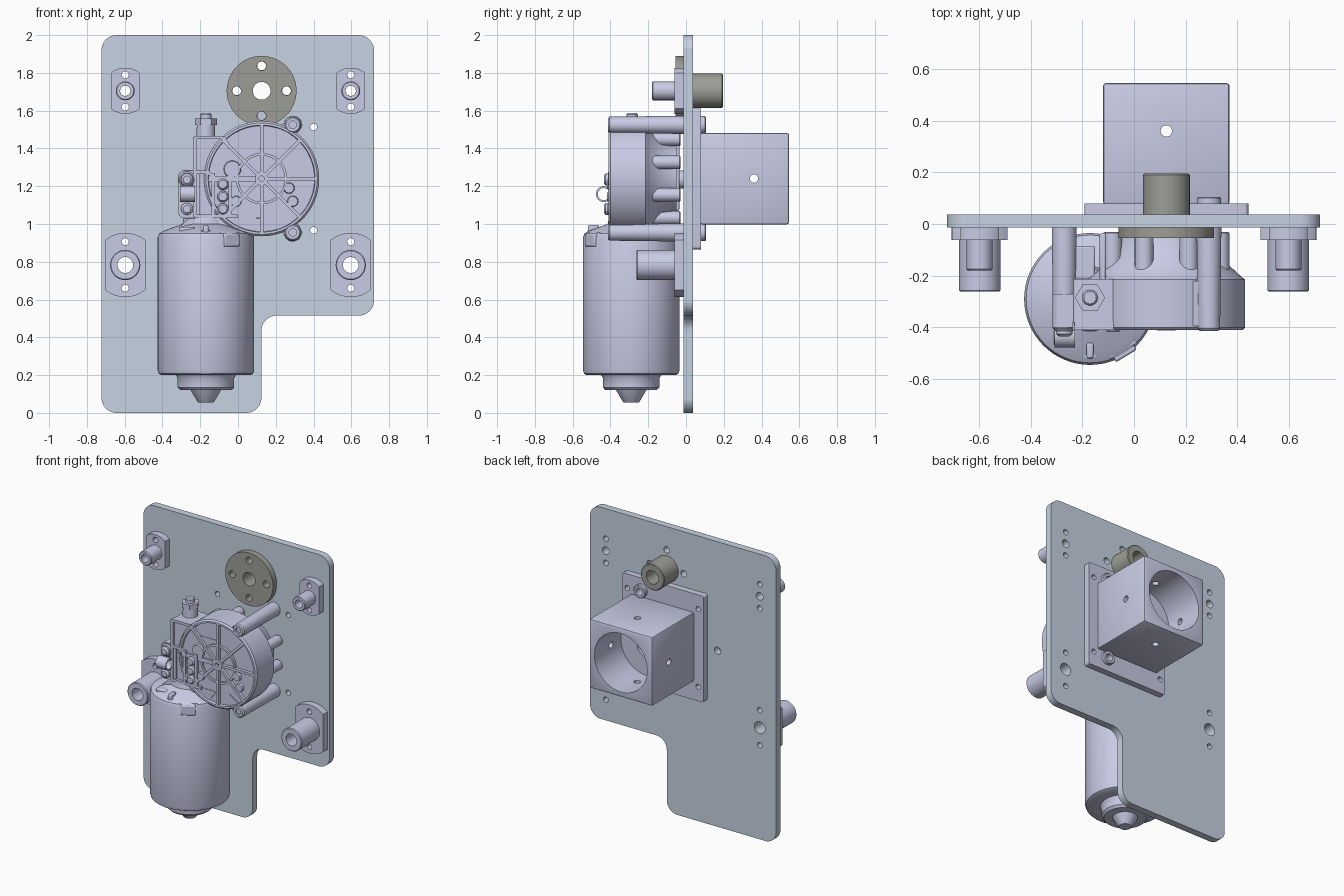
import bpy, bmesh
from math import pi, sin, cos, tan
from mathutils import Vector, Matrix

if "Cube" in bpy.data.objects:
    bpy.data.objects.remove(bpy.data.objects["Cube"])


def material(name, rgb):
    m = bpy.data.materials.new(name)
    m.diffuse_color = (*rgb, 1)
    m.use_nodes = True
    m.node_tree.nodes["Principled BSDF"].inputs["Base Color"].default_value = m.diffuse_color
    return m


CAST = material("cast_lavender", (0.58, 0.60, 0.78))
SHEET = material("sheet_blue_grey", (0.57, 0.65, 0.76))
STEEL = material("dark_steel", (0.34, 0.34, 0.31))


def finish(name, bm, mat=CAST, bevel=0):
    bmesh.ops.remove_doubles(bm, verts=bm.verts, dist=1e-5)
    bmesh.ops.recalc_face_normals(bm, faces=bm.faces)
    me = bpy.data.meshes.new(name)
    bm.to_mesh(me)
    bm.free()
    ob = bpy.data.objects.new(name, me)
    bpy.context.collection.objects.link(ob)
    me.materials.append(mat)
    if bevel:
        b = ob.modifiers.new("bevel", 'BEVEL')
        b.width, b.segments, b.angle_limit = bevel, 2, 0.7
    return ob


def circle(x, z, r, n=32):
    return [(x + r * cos(2 * pi * i / n), z + r * sin(2 * pi * i / n)) for i in range(n)]


def fillet(corners, r, n=8):
    """Polygon with every corner rounded to radius r."""
    out, P = [], [Vector(c) for c in corners]
    for i, p in enumerate(P):
        u = (P[i - 1] - p).normalized()
        v = (P[(i + 1) % len(P)] - p).normalized()
        h = u.angle(v) / 2
        c = p + (u + v).normalized() * r / sin(h)
        a, b = p + u * r / tan(h) - c, p + v * r / tan(h) - c
        out += [tuple(c + a.lerp(b, k / n).normalized() * r) for k in range(n + 1)]
    return out


def rect(x0, x1, z0, z1):
    return [(x0, z0), (x1, z0), (x1, z1), (x0, z1)]


def slab(name, loops, y0, y1, mat=CAST, bevel=0):
    """Outline plus hole loops in x,z, extruded from y0 to y1."""
    cu = bpy.data.curves.new(name, 'CURVE')
    cu.dimensions, cu.fill_mode, cu.extrude = '2D', 'BOTH', (y1 - y0) / 2
    for loop in loops:
        s = cu.splines.new('POLY')
        s.points.add(len(loop) - 1)
        for pt, (x, z) in zip(s.points, loop):
            pt.co = (x, z, 0, 1)
        s.use_cyclic_u = True
    tmp = bpy.data.objects.new(name, cu)
    me = bpy.data.meshes.new_from_object(tmp)
    bm = bmesh.new()
    bm.from_mesh(me)
    bm.transform(Matrix.Translation((0, (y0 + y1) / 2, 0)) @ Matrix.Rotation(pi / 2, 4, 'X'))
    bpy.data.objects.remove(tmp)
    bpy.data.meshes.remove(me)
    return finish(name, bm, mat, bevel)


def lathe(name, prof, loc, axis='Y', n=40, closed=False, mat=CAST):
    """Profile of (radius, height) spun round an axis."""
    bm = bmesh.new()
    put = {'X': lambda r, h, a: (h, r * cos(a), r * sin(a)),
           'Y': lambda r, h, a: (r * cos(a), h, r * sin(a)),
           'Z': lambda r, h, a: (r * cos(a), r * sin(a), h)}[axis]
    rings = [[bm.verts.new(Vector(put(r, h, 2 * pi * i / n)) + Vector(loc)) for i in range(n)]
             for r, h in prof]
    for k in range(len(prof) if closed else len(prof) - 1):
        A, B = rings[k], rings[(k + 1) % len(prof)]
        for i in range(n):
            j = (i + 1) % n
            bm.faces.new((A[i], A[j], B[j], B[i]))
    return finish(name, bm, mat)


def tube(name, x, z, ro, ri, y0, y1, mat=CAST):
    return lathe(name, [(ri, y0), (ro - .005, y0), (ro, y0 + .005), (ro, y1 - .005),
                        (ro - .005, y1), (ri, y1)], (x, 0, z), closed=True, mat=mat)


def box(name, c, s, rot=0, bevel=0.008):
    bm = bmesh.new()
    bmesh.ops.create_cube(bm, size=1)
    bm.transform(Matrix.Translation(c) @ Matrix.Rotation(rot, 4, 'Z') @ Matrix.Diagonal((*s, 1)))
    return finish(name, bm, CAST, bevel)


def bars(name, segs, w, y0, y1):
    """Straight ribs in the x,z plane, joined in one mesh."""
    bm = bmesh.new()
    for p, q in segs:
        p, q = Vector((p[0], 0, p[1])), Vector((q[0], 0, q[1]))
        d = q - p
        ang = Vector((1, 0, 0)).rotation_difference(d).to_matrix().to_4x4()
        m = Matrix.Translation((p + q) / 2 + Vector((0, (y0 + y1) / 2, 0))) @ ang
        if abs(d.x) < 1e-6:
            m = Matrix.Translation((p + q) / 2 + Vector((0, (y0 + y1) / 2, 0))) @ Matrix.Rotation(pi / 2, 4, 'Y')
        bmesh.ops.create_cube(bm, size=1, matrix=m @ Matrix.Diagonal((d.length, y1 - y0, w, 1)))
    return finish(name, bm)


GX, GZ = 0.125, 1.24            # gearbox axis
DZ = 1.705                      # pivot disc height
BACK = -0.014                   # front face of the plate
BOLTS = [(0.29, 1.525), (0.29, 0.955), (-0.27, 1.235)]
CORNERS = [(GX + i * .275, GZ + k * .273) for i in (-1, 1) for k in (-1, 1)]
DISC_HOLES = [(GX + .132 * cos(a * pi / 2), DZ + .132 * sin(a * pi / 2)) for a in range(4)]
MOUNTS = [(s * .597, *m) for s in (-1, 1) for m in
          # z, half width, flange radius, hole offset, boss radius, bore, boss front
          ((1.705, .075, .122, .085, .05, .027, -.18), (.783, .108, .17, .123, .08, .042, -.262))]

# base plate with notch and holes
outline = fillet([(-.723, 0), (.124, 0), (.124, .515), (.72, .515), (.72, 2), (-.723, 2)], .08)
holes = [circle(GX, DZ, .09), circle(GX, GZ, .08)]
holes += [circle(x, z, .018, 20) for x, z in CORNERS]
holes += [circle(x, z, .025, 20) for x, z in BOLTS]
holes += [circle(x, z, .023, 20) for x, z in DISC_HOLES]
for x, z, w, R, off, rb, bore, yf in MOUNTS:
    holes += [circle(x, z, bore), circle(x, z + off, .019, 20), circle(x, z - off, .019, 20)]
slab("base_plate", [outline] + holes, BACK, .036, SHEET)

# four flanged guide bushings
for x, z, w, R, off, rb, bore, yf in MOUNTS:
    disc = [(max(x - w, min(x + w, px)), pz) for px, pz in circle(x, z, R, 64)]
    slab("bushing_flange", [disc, circle(x, z, bore), circle(x, z + off, .019, 20),
                            circle(x, z - off, .019, 20)], -.062, BACK)
    tube("bushing_boss", x, z, rb, bore, yf, -.05)

# pivot disc and its rear tube
slab("pivot_disc", [circle(GX, DZ, .185, 64), circle(GX, DZ, .047)] +
     [circle(x, z, .024, 20) for x, z in DISC_HOLES], -.055, BACK, STEEL)
tube("pivot_tube", GX, DZ, .091, .047, -.05, .195, STEEL)

# rear housing: flange, bolt bosses, bored square block
slab("housing_flange", [fillet(rect(GX - .317, GX + .317, .866, 1.612), .015, 4), circle(GX, GZ, .08)] +
     [circle(x, z, .018, 20) for x, z in CORNERS] + [circle(x, z, .025, 20) for x, z in BOLTS[:2]],
     .036, .08)
for x, z in BOLTS[:2]:
    tube("housing_bolt_boss", x, z, .046, .025, .07, .105)
block = box("housing_block", (GX, .31, GZ), (.49, .47, .485), 0, .012)
c = (GX, 0, GZ)
cutters = [lathe("bore_cutter", [(0, .25), (.205, .25), (.205, .7), (0, .7)], c, 'Y', 48),
           lathe("hub_cutter", [(0, 0), (.08, 0), (.08, .4), (0, .4)], c),
           lathe("cross_cutter", [(0, -.5), (.022, -.5), (.022, .5), (0, .5)], (GX, .36, GZ), 'X', 24),
           lathe("cross_cutter", [(0, -.5), (.022, -.5), (.022, .5), (0, .5)], (GX, .36, GZ), 'Z', 24)]
for cut in cutters:
    mod = block.modifiers.new("cut", 'BOOLEAN')
    mod.object, mod.operation, mod.solver = cut, 'DIFFERENCE', 'EXACT'
    cut.hide_render = True
bpy.context.view_layer.update()
baked = bpy.data.meshes.new_from_object(block.evaluated_get(bpy.context.evaluated_depsgraph_get()))
block.modifiers.clear()
block.data = baked
for cut in cutters:
    bpy.data.objects.remove(cut)

# gearbox drum with recessed, ribbed face and rear hub
lathe("gear_drum", [(0, -.388), (.28, -.388), (.283, -.41), (.295, -.41), (.305, -.40),
                    (.305, -.215), (.295, -.208), (.21, -.13), (.19, -.05), (0, -.05)], c, n=64)
lathe("gear_hub", [(.014, -.39), (.014, -.412), (.036, -.412), (.036, -.385)], c, n=32)
lathe("gear_face_ring", [(.122, -.386), (.122, -.404), (.136, -.404), (.136, -.386)], c, n=48)
dirs = [(cos(a * pi / 4), sin(a * pi / 4)) for a in range(8)]
bars("gear_face_ribs", [((GX + .03 * u, GZ + .03 * v), (GX + .29 * u, GZ + .29 * v)) for u, v in dirs],
     .018, -.41, -.38)
for i in range(8):
    a = (i + .5) * pi / 4
    tube("rear_post", GX + .225 * cos(a), GZ + .225 * sin(a), .036, .015, -.22, -.03)

# worm housing beside the drum
worm = [(-.235, 1.03), (.12, 1.03), (.12, 1.40), (-.03, 1.40), (-.075, 1.465), (-.235, 1.465)]
slab("worm_housing", [fillet(worm, .012, 3)], -.392, -.212, bevel=.006)
bars("worm_housing_ribs", [((-.228, 1.04), (-.228, 1.46)), ((-.23, 1.458), (-.08, 1.458)),
                           ((-.08, 1.46), (-.04, 1.40)), ((-.23, 1.04), (.0, 1.04)),
                           ((-.23, 1.275), (-.16, 1.275)), ((-.13, 1.04), (-.13, 1.27)),
                           ((-.16, 1.275), (-.12, 1.24)), ((-.04, 1.04), (-.04, 1.27))], .018, -.41, -.38)
slab("side_ear", [fillet(rect(-.315, -.2, 1.03, 1.285), .03, 5)], -.40, -.27, bevel=.008)
for z in (1.08, 1.145, 1.21):
    lathe("terminal_screw", [(0, -.418), (.022, -.418), (.03, -.408), (.03, -.385), (0, -.385)],
          (-.08, 0, z), n=24)
lathe("face_boss", [(0, -.405), (.042, -.405), (.048, -.385), (0, -.385)], (-.03, 0, 1.29), n=28)
for x, z in ((.29, 1.12), (.27, 1.19), (-.01, 1.12)):
    lathe("face_dimple_boss", [(0, -.405), (.026, -.405), (.03, -.385), (0, -.385)], (x, 0, z), n=20)

# mounting columns through to the plate
for x, z in BOLTS:
    lathe("mounting_column", [(0, -.402), (.02, -.402), (.02, -.413), (.036, -.413), (.043, -.405),
                              (.048, BACK), (0, BACK)], (x, 0, z), n=32)
bars("column_webs", [((.29, 1.525), (.19, 1.46)), ((.29, .955), (.19, 1.02))], .07, -.395, -.22)
box("worm_rear_web", (-.12, -.13, 1.25), (.025, .19, .36))
box("column_rear_web", (-.21, -.15, 1.235), (.12, .13, .02))

# cable strap and ear screws
for z in (1.08, 1.235):
    lathe("ear_screw", [(0, -.435), (.02, -.435), (.032, -.425), (.032, -.39), (0, -.39)], (-.27, 0, z), n=24)
lathe("cable_strap", [(.032, -.04), (.042, -.04), (.042, .04), (.032, .04)], (-.268, -.435, 1.158),
      'X', 32, True)

# adjusting screw on top
lathe("adjuster", [(0, 1.45), (.05, 1.45), (.048, 1.525), (.03, 1.53), (.03, 1.58), (.024, 1.587), (0, 1.587)],
      (-.17, -.285, 0), 'Z', 28)
lathe("adjuster_nut", [(0, 1.525), (.058, 1.525), (.058, 1.558), (0, 1.558)], (-.17, -.285, 0), 'Z', 6)

# motor can with neck and end cap
lathe("motor_can", [(0, .055), (.04, .055), (.045, .06), (.08, .12), (.135, .12), (.15, .135), (.15, .185),
                    (.16, .2), (.235, .2), (.25, .208), (.255, .225), (.255, .93), (.247, .95), (.22, .965),
                    (.125, 1.0), (.115, 1.045), (0, 1.045)], (-.17, -.29, 0), 'Z', 64)
slab("neck_flange", [fillet([(-.33, .965), (.05, .965), (.11, 1.04), (-.25, 1.04)], .01, 3)],
     -.395, -.20, bevel=.005)
box("can_clip", (-.045, -.485, .915), (.095, .06, .07), .54)
box("can_clip_top", (-.055, -.465, .948), (.12, .06, .016), .54, .004)
box("can_tab", (-.17, -.49, .97), (.028, .06, .05))
lathe("can_tab_pin", [(0, .94), (.032, .94), (.032, .965), (0, .965)], (-.17, -.49, 0), 'Z', 20)
box("lower_clip", (-.17, -.525, .222), (.075, .03, .035), 0, .005)
box("upper_tab", (-.27, -.44, .965), (.08, .06, .04))

# smooth shading with sharp edges kept
bpy.ops.object.select_all(action='SELECT')
bpy.context.view_layer.objects.active = block
bpy.ops.object.shade_smooth_by_angle(angle=0.6)
